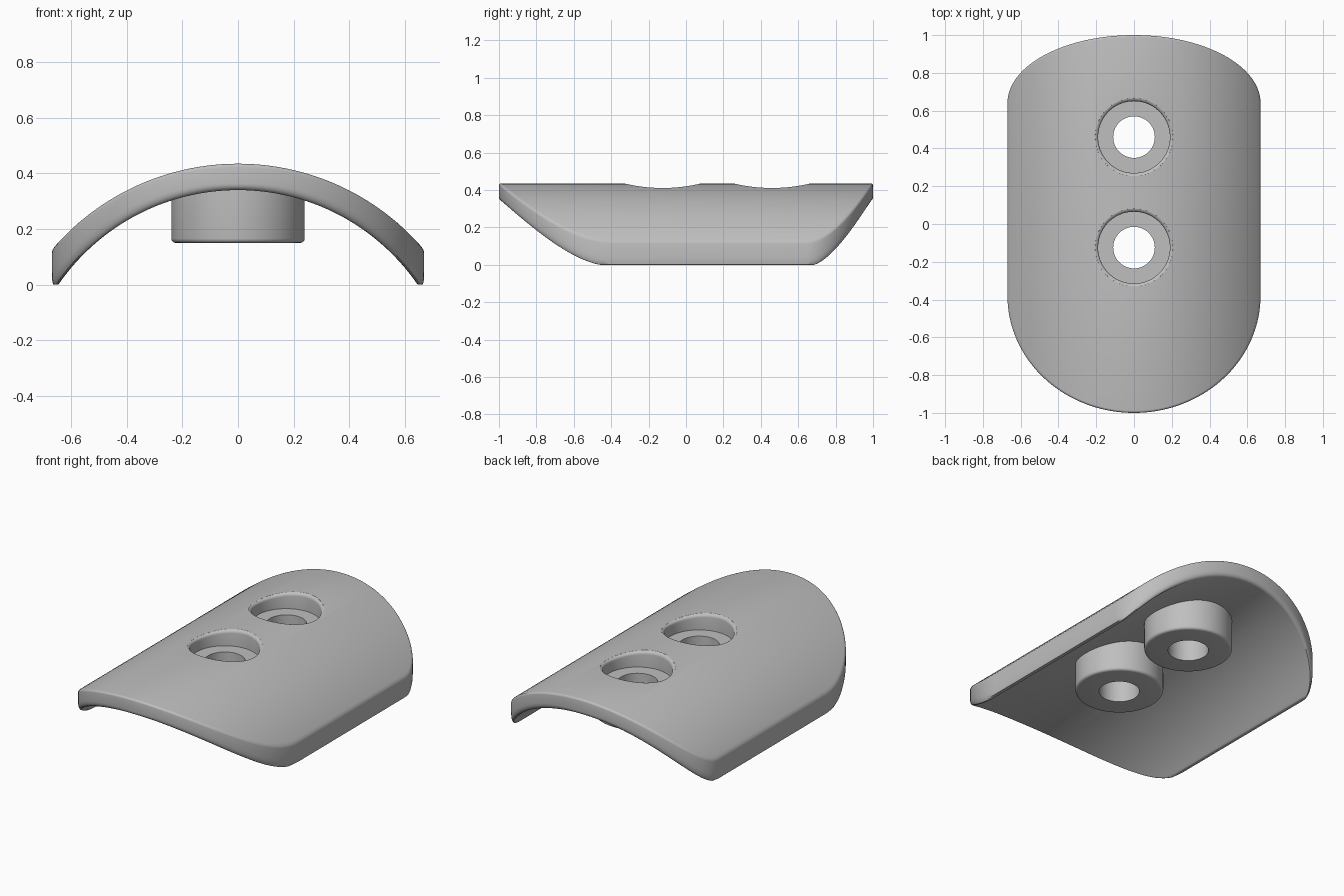
import bpy
import bmesh
from math import sin, cos, pi, sqrt

if "Cube" in bpy.data.objects:
    bpy.data.objects.remove(bpy.data.objects["Cube"], do_unlink=True)

HALF_W, SIDE_FRONT, SIDE_BACK = 0.67, -0.38, 0.64
R_OUT, R_IN, AXIS_Z = 0.879, 0.784, -0.444
HOLES_Y = (-0.125, 0.46)
COLUMNS, SIDES = 72, 72

grey = bpy.data.materials.new("plain grey")
grey.use_nodes = True
grey.diffuse_color = (0.52, 0.52, 0.52, 1)
grey.node_tree.nodes["Principled BSDF"].inputs["Base Color"].default_value = grey.diffuse_color


def outer(x):
    return AXIS_Z + sqrt(R_OUT ** 2 - x * x)


def inner(x):
    return AXIS_Z + sqrt(R_IN ** 2 - x * x)


def outline(d):
    """Plan outline inset by d: front half ellipse, then back half ellipse."""
    pts = []
    for i in range(COLUMNS + 1):
        a = pi * i / COLUMNS
        pts.append(((HALF_W - d) * cos(a), SIDE_FRONT - (1 + SIDE_FRONT - d) * sin(a)))
    for x, y in reversed(pts[:]):
        s = sqrt(max(0, 1 - (x / (HALF_W - d)) ** 2))
        pts.append((x, SIDE_BACK + (1 - SIDE_BACK - d) * s))
    return pts


def finish(bm, name):
    bmesh.ops.recalc_face_normals(bm, faces=bm.faces)
    mesh = bpy.data.meshes.new(name)
    bm.to_mesh(mesh)
    bm.free()
    mesh.materials.append(grey)
    obj = bpy.data.objects.new(name, mesh)
    bpy.context.collection.objects.link(obj)
    return obj


def skin(bm, rings):
    for low, high in zip(rings, rings[1:]):
        n = len(low)
        for i in range(n):
            j = (i + 1) % n
            bm.faces.new((low[i], low[j], high[j], high[i]))


def curved_plate():
    bm = bmesh.new()
    rings = []
    # soft lower edge, widened where the underside is steep
    r = 0.022
    for k in range(6):
        t = pi / 2 * k / 5
        ring = []
        for x, y in outline(r * (1 - sin(t))):
            steep = abs(x) / sqrt(R_IN ** 2 - x * x)
            z = inner(x) + r * (1 + 1.5 * steep) * (1 - cos(t))
            ring.append(bm.verts.new((x, y, max(z, 0))))
        rings.append(ring)
    # small rounding on the upper edge
    r = 0.012
    for k in range(5):
        t = pi / 2 * k / 4
        rings.append([bm.verts.new((x, y, outer(x) - r * (1 - sin(t))))
                      for x, y in outline(r * (1 - cos(t)))])
    skin(bm, rings)
    # long strips close the underside and the top
    for ring in (rings[0], rings[-1]):
        last = len(ring) - 1
        for i in range(COLUMNS):
            bm.faces.new((ring[i], ring[i + 1], ring[last - i - 1], ring[last - i]))
    return finish(bm, "curved_plate")


def lathe(name, y, profile):
    """Turn (radius, height) pairs; a height may be a function of x."""
    bm = bmesh.new()
    rings = []
    for radius, height in profile:
        ring = []
        for i in range(SIDES):
            a = 2 * pi * i / SIDES
            x = radius * cos(a)
            z = height(x) if callable(height) else height
            ring.append(bm.verts.new((x, y + radius * sin(a), z)))
        rings.append(ring)
    skin(bm, rings)
    bm.faces.new(rings[0])
    bm.faces.new(rings[-1])
    return finish(bm, name)


def combine(target, tool, operation):
    mod = target.modifiers.new(operation, "BOOLEAN")
    mod.operation, mod.solver, mod.object = operation, "EXACT", tool
    bpy.context.view_layer.objects.active = target
    bpy.ops.object.modifier_apply(modifier=mod.name)
    bpy.data.objects.remove(tool, do_unlink=True)


plate = curved_plate()

for y in HOLES_Y:
    # round boss under the plate, with a rounded foot
    f = 0.016
    foot = [(0.24 - f * (1 - sin(pi / 8 * k)), 0.15 + f * (1 - cos(pi / 8 * k))) for k in range(5)]
    combine(plate, lathe("boss", y, foot + [(0.24, 0.36)]), "UNION")

for y in HOLES_Y:
    # screw head recess, flared where it meets the curved top
    f = 0.02
    flare = []
    for k in range(5):
        t = 1.35 * k / 4
        flare.append((0.19 + f * (1 - cos(t)),
                      lambda x, t=t: outer(x) - f * (1 - sin(t))))
    recess = [(0.19, 0.335)] + flare + [(0.212, lambda x: outer(x) + 0.01), (0.212, 0.6)]
    combine(plate, lathe("recess_cutter", y, recess), "DIFFERENCE")
    # through hole
    combine(plate, lathe("hole_cutter", y, [(0.11, 0.05), (0.11, 0.55)]), "DIFFERENCE")

bpy.ops.object.select_all(action="DESELECT")
plate.select_set(True)
bpy.context.view_layer.objects.active = plate
bpy.ops.object.shade_smooth_by_angle(angle=0.6)
